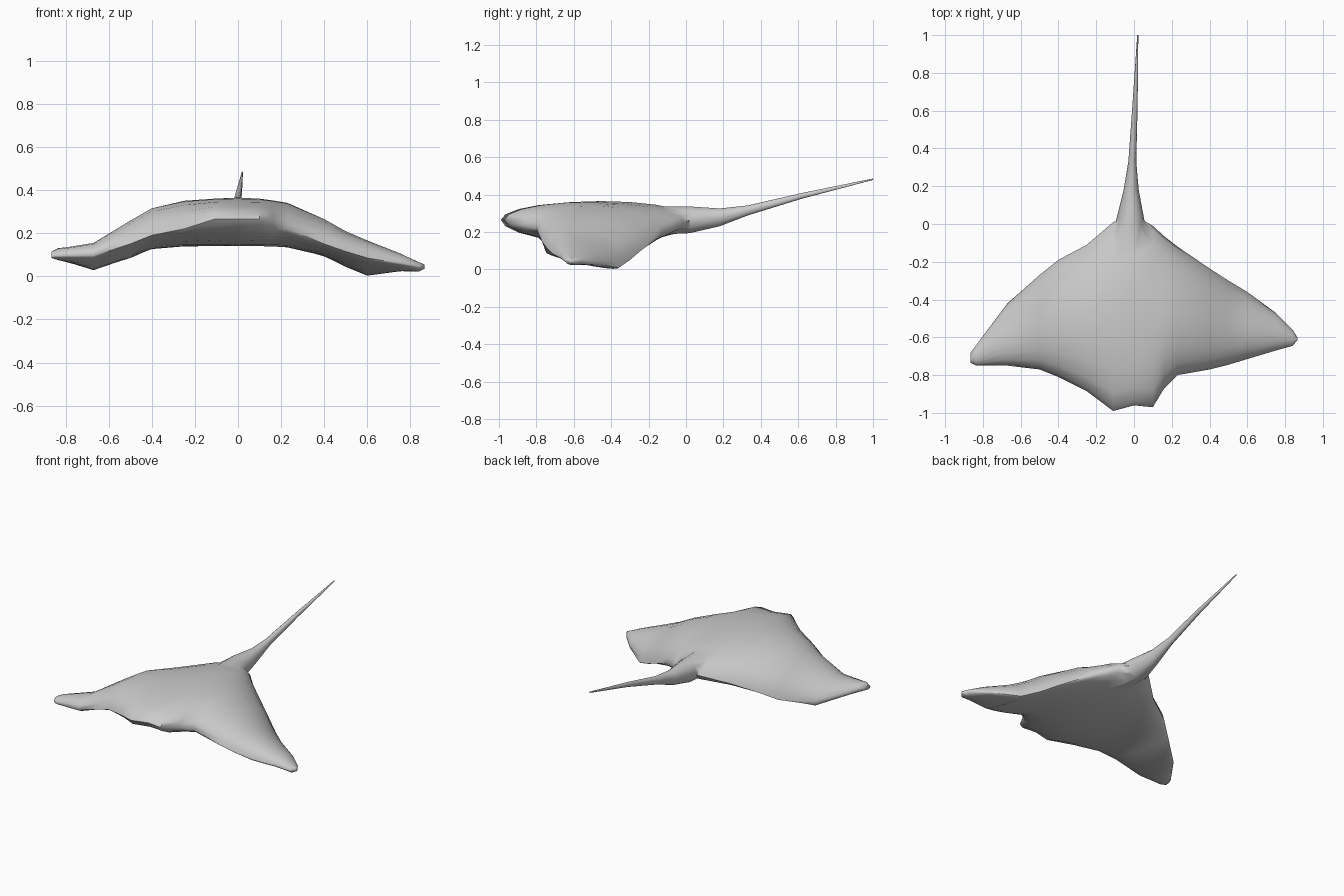
import bpy, math

if "Cube" in bpy.data.objects:
    bpy.data.objects.remove(bpy.data.objects["Cube"])

# Spanwise stations: x, lead y, lead z, trail y, trail z, top z, bottom z
STATIONS = [
    (-.865, -.735, .092, -.68, .10, .115, .085),
    (-.835, -.75, .095, -.64, .095, .13, .075),
    (-.67, -.75, .095, -.42, .038, .15, .04),
    (-.50, -.77, .15, -.27, .085, .255, .11),
    (-.40, -.81, .19, -.19, .14, .315, .135),
    (-.25, -.885, .22, -.11, .19, .35, .14),
    (-.11, -.99, .265, .01, .25, .36, .14),
    (0, -.96, .265, .05, .265, .365, .14),
    (.10, -.97, .265, -.01, .25, .36, .14),
    (.16, -.87, .24, -.065, .22, .352, .138),
    (.23, -.80, .22, -.12, .19, .34, .135),
    (.40, -.77, .15, -.235, .105, .265, .10),
    (.50, -.745, .115, -.30, .05, .205, .06),
    (.60, -.715, .085, -.36, .008, .16, .025),
    (.75, -.67, .06, -.47, .028, .105, .03),
    (.84, -.645, .045, -.56, .045, .065, .022),
    (.865, -.615, .045, -.60, .045, .055, .035),
]

# Tail rings: centre x, y, z, half width, half height
TAIL = [
    (-.015, -.18, .26, .10, .08),
    (-.02, .02, .265, .075, .075),
    (-.015, .18, .278, .04, .05),
    (-.009, .33, .315, .021, .028),
    (.005, .62, .393, .014, .016),
    (.02, 1.0, .482, .003, .004),
]


def loft(name, rings):
    n = len(rings[0])
    verts = [p for r in rings for p in r]
    faces = [(i * n + j, i * n + (j + 1) % n, (i + 1) * n + (j + 1) % n, (i + 1) * n + j)
             for i in range(len(rings) - 1) for j in range(n)]
    faces += [tuple(range(n))[::-1], tuple(range(len(verts) - n, len(verts)))]
    mesh = bpy.data.meshes.new(name)
    mesh.from_pydata(verts, [], faces)
    ob = bpy.data.objects.new(name, mesh)
    bpy.context.collection.objects.link(ob)
    bpy.context.view_layer.objects.active = ob
    bpy.ops.object.select_all(action='DESELECT')
    ob.select_set(True)
    bpy.ops.object.mode_set(mode='EDIT')
    bpy.ops.mesh.select_all(action='SELECT')
    bpy.ops.mesh.normals_make_consistent(inside=False)
    bpy.ops.object.mode_set(mode='OBJECT')
    return ob


def wing_ring(x, yl, zl, yt, zt, top, bot, n=20):
    ring = []
    mid = (zl + zt) / 2
    for k in range(n):
        a = 2 * math.pi * k / n
        t = (1 - math.cos(a)) / 2
        s = math.sin(a)
        bulge = abs(s) ** 1.05 * ((top - mid) if s >= 0 else (bot - mid))
        ring.append((x, yl + (yt - yl) * t, zl + (zt - zl) * t + bulge))
    return ring


def tail_ring(x, y, z, w, h, n=10):
    return [(x + w * math.cos(2 * math.pi * k / n), y, z + h * math.sin(2 * math.pi * k / n))
            for k in range(n)]


# Body with wings, then the whip tail merged in
body = loft("ray_body", [wing_ring(*s) for s in STATIONS])
tail = loft("tail", [tail_ring(*s) for s in TAIL])
mod = body.modifiers.new("join_tail", 'BOOLEAN')
mod.operation = 'UNION'
mod.solver = 'EXACT'
mod.object = tail
bpy.ops.object.select_all(action='DESELECT')
body.select_set(True)
bpy.context.view_layer.objects.active = body
bpy.ops.object.modifier_apply(modifier=mod.name)
bpy.data.objects.remove(tail)
bpy.ops.object.shade_smooth_by_angle(angle=math.radians(60))
